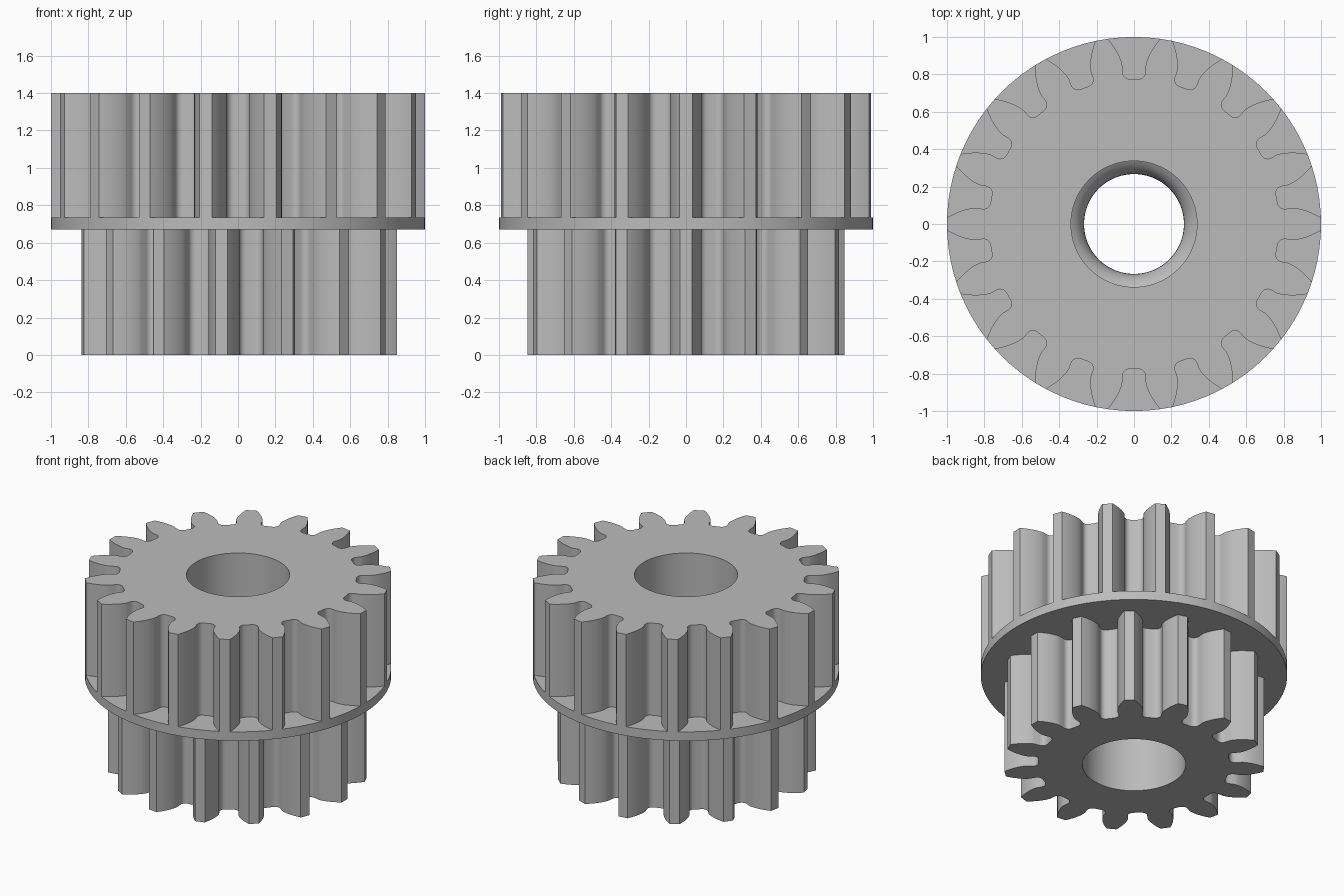
import bpy, bmesh, math
from mathutils import Vector

cube = bpy.data.objects.get("Cube")
if cube:
    bpy.data.objects.remove(cube)

grey = bpy.data.materials.new("plain_grey")
grey.use_nodes = True
grey.diffuse_color = (0.5, 0.5, 0.5, 1)
grey.node_tree.nodes["Principled BSDF"].inputs["Base Color"].default_value = (0.5, 0.5, 0.5, 1)

MODULE = 0.1
PRESSURE = math.radians(20)
BORE = 0.337


def circle(radius, count=96):
    return [(radius * math.cos(math.tau * i / count), radius * math.sin(math.tau * i / count))
            for i in range(count)]


def involute(angle):
    return math.tan(angle) - angle


def gear_outline(teeth):
    """Involute teeth, with a tooth centred on +x and rounded gap corners."""
    pitch = MODULE * teeth / 2
    base = pitch * math.cos(PRESSURE)
    tip, root = pitch + MODULE, pitch - 1.25 * MODULE
    step = math.tau / teeth
    # half of one gap as (across, along) points, from the tip inwards
    half = []
    for i in range(9):
        r = tip + (base - tip) * i / 8
        tooth = step / 4 + involute(PRESSURE) - involute(math.acos(min(1, base / r)))
        a = step / 2 - tooth
        half.append((r * math.sin(a), r * math.cos(a)))
    wall, fillet = half[-1][0], 0.038
    for i in range(7):
        a = math.pi / 2 * i / 6
        half.append((wall - fillet + fillet * math.cos(a), root + fillet - fillet * math.sin(a)))
    gap = [(-x, y) for x, y in half] + half[::-1]
    points = []
    for k in range(teeth):
        turn = step * (k + 0.5)
        c, s = math.cos(turn), math.sin(turn)
        points += [(y * c + x * s, y * s - x * c) for x, y in reversed(gap)]
    return points


def finish(bm, name):
    bmesh.ops.recalc_face_normals(bm, faces=bm.faces)
    mesh = bpy.data.meshes.new(name)
    bm.to_mesh(mesh)
    bm.free()
    mesh.materials.append(grey)
    obj = bpy.data.objects.new(name, mesh)
    bpy.context.collection.objects.link(obj)
    bpy.ops.object.select_all(action='DESELECT')
    obj.select_set(True)
    bpy.context.view_layer.objects.active = obj
    bpy.ops.object.shade_smooth_by_angle(angle=math.radians(30))
    return obj


def bored_prism(name, outline, bottom, top):
    """Extrude an outline with the shaft hole left open."""
    bm = bmesh.new()
    edges = []
    for loop in (outline, circle(BORE)):
        verts = [bm.verts.new((x, y, bottom)) for x, y in loop]
        edges += [bm.edges.new((verts[i - 1], verts[i])) for i in range(len(verts))]
    bmesh.ops.triangle_fill(bm, edges=edges, use_beauty=True, normal=(0, 0, 1))
    result = bmesh.ops.extrude_face_region(bm, geom=bm.faces[:], use_keep_orig=True)
    moved = [v for v in result["geom"] if isinstance(v, bmesh.types.BMVert)]
    bmesh.ops.translate(bm, verts=moved, vec=Vector((0, 0, top - bottom)))
    return finish(bm, name)


def bore_collar(name, middle, half_height, depth):
    """Rounded narrowing inside the shaft hole."""
    bm = bmesh.new()
    radius = (half_height ** 2 + depth ** 2) / (2 * depth)
    reach = math.asin(half_height / radius)
    rings = []
    for i in range(13):
        a = reach * (i / 6 - 1)
        r = BORE - depth + radius * (1 - math.cos(a))
        rings.append([bm.verts.new((x, y, middle + radius * math.sin(a))) for x, y in circle(r)])
    rings.append(rings[0])
    for low, high in zip(rings, rings[1:]):
        for i in range(len(low)):
            bm.faces.new((low[i - 1], low[i], high[i], high[i - 1]))
    return finish(bm, name)


bored_prism("lower_gear", gear_outline(15), 0, 0.67)
bored_prism("flange", circle(1.0), 0.67, 0.735)
bored_prism("upper_gear", gear_outline(18), 0.735, 1.4)
bore_collar("bore_collar", 0.7, 0.12, 0.07)
